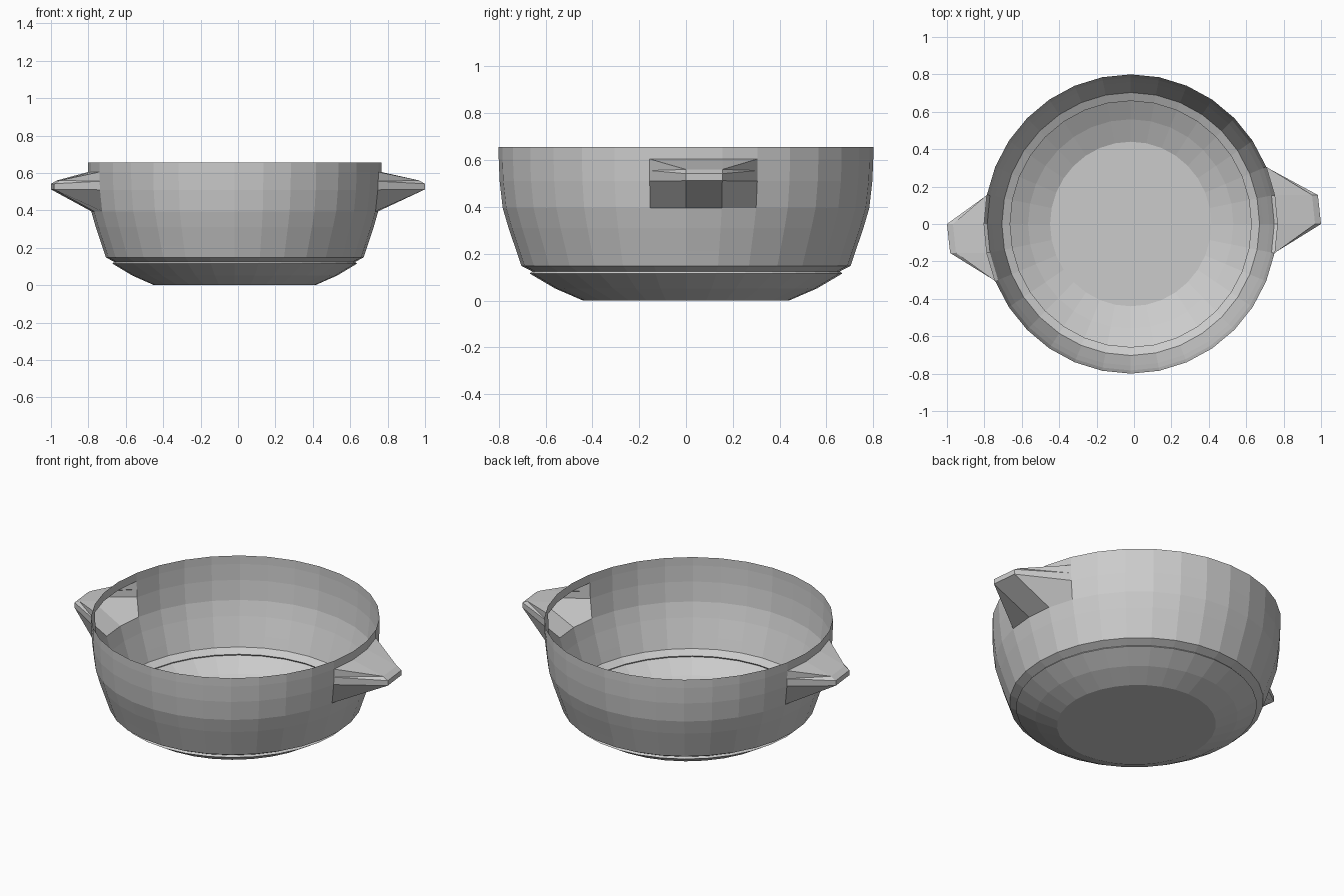
import bpy, bmesh, math

if "Cube" in bpy.data.objects:
    bpy.data.objects.remove(bpy.data.objects["Cube"])

CX, SX = -0.0175, 0.98      # bowl centre and slight squash along x
SEG = 32
STEP = 2 * math.pi / SEG

# Wall profile as (radius, height): base, small groove, wall, rim
PROFILE = [(0.44, 0.0), (0.56, 0.052), (0.667, 0.115), (0.658, 0.125),
           (0.703, 0.148), (0.724, 0.21), (0.758, 0.31), (0.783, 0.395),
           (0.796, 0.51), (0.80, 0.605), (0.80, 0.655)]
LOW, MID, TOP = 7, 8, 9     # profile rows the handles attach to

grey = bpy.data.materials.new("grey_ceramic")
grey.diffuse_color = (0.6, 0.6, 0.6, 1)
grey.use_nodes = True
grey.node_tree.nodes["Principled BSDF"].inputs["Base Color"].default_value = grey.diffuse_color


def wall_point(row, col):
    r, z = PROFILE[row]
    a = col * STEP
    return (CX + SX * r * math.cos(a), r * math.sin(a), z)


def make_object(name, bm):
    bmesh.ops.recalc_face_normals(bm, faces=bm.faces)
    mesh = bpy.data.meshes.new(name)
    bm.to_mesh(mesh)
    bm.free()
    mesh.materials.append(grey)
    ob = bpy.data.objects.new(name, mesh)
    bpy.context.collection.objects.link(ob)
    return ob


# Bowl: thin single wall with an opening into each hollow handle
bm = bmesh.new()
rings = [[bm.verts.new(wall_point(i, c)) for c in range(SEG)]
         for i in range(len(PROFILE))]
bm.faces.new(rings[0][::-1])
for i in range(len(PROFILE) - 1):
    for c in range(SEG):
        half = c % (SEG // 2)
        if LOW <= i < TOP and half in (0, 1, SEG // 2 - 1):
            continue
        d = (c + 1) % SEG
        bm.faces.new((rings[i][c], rings[i][d], rings[i + 1][d], rings[i + 1][c]))
make_object("bowl", bm)


# Handle: wall opening drawn out to a narrow offset tip
def make_handle(name, s):
    bm = bmesh.new()
    first = -1 if s > 0 else SEG // 2 - 1
    low, mid, top = [[bm.verts.new(wall_point(r, first + k)) for k in range(4)]
                     for r in (LOW, MID, TOP)]
    seam = {k: bm.verts.new(mid[k].co.lerp(top[k].co, 0.48)) for k in (0, 3)}
    # tip pairs: lower edge, upper edge, top bevel
    t_lo, t_hi, t_top = [[bm.verts.new((s * xa, 0, z)),
                          bm.verts.new((s * xb, s * 0.155, z))]
                         for xa, xb, z in ((1.0, 0.983, 0.512),
                                           (1.0, 0.983, 0.542),
                                           (0.968, 0.952, 0.56))]
    # underside, tip and top along the middle
    for a, b in ((low[1:3], t_lo), (t_lo, t_hi), (t_hi, t_top), (t_top, top[1:3])):
        bm.faces.new((a[0], a[1], b[1], b[0]))
    # both flanks
    for end, near, t in ((0, 1, 0), (3, 2, 1)):
        bm.faces.new((low[end], low[near], t_lo[t], mid[end]))
        bm.faces.new((mid[end], t_lo[t], t_hi[t], seam[end]))
        bm.faces.new((seam[end], t_hi[t], t_top[t]))
        bm.faces.new((seam[end], t_top[t], top[end]))
        bm.faces.new((top[end], t_top[t], top[near]))
    make_object(name, bm)


make_handle("right_handle", 1)
make_handle("left_handle", -1)
